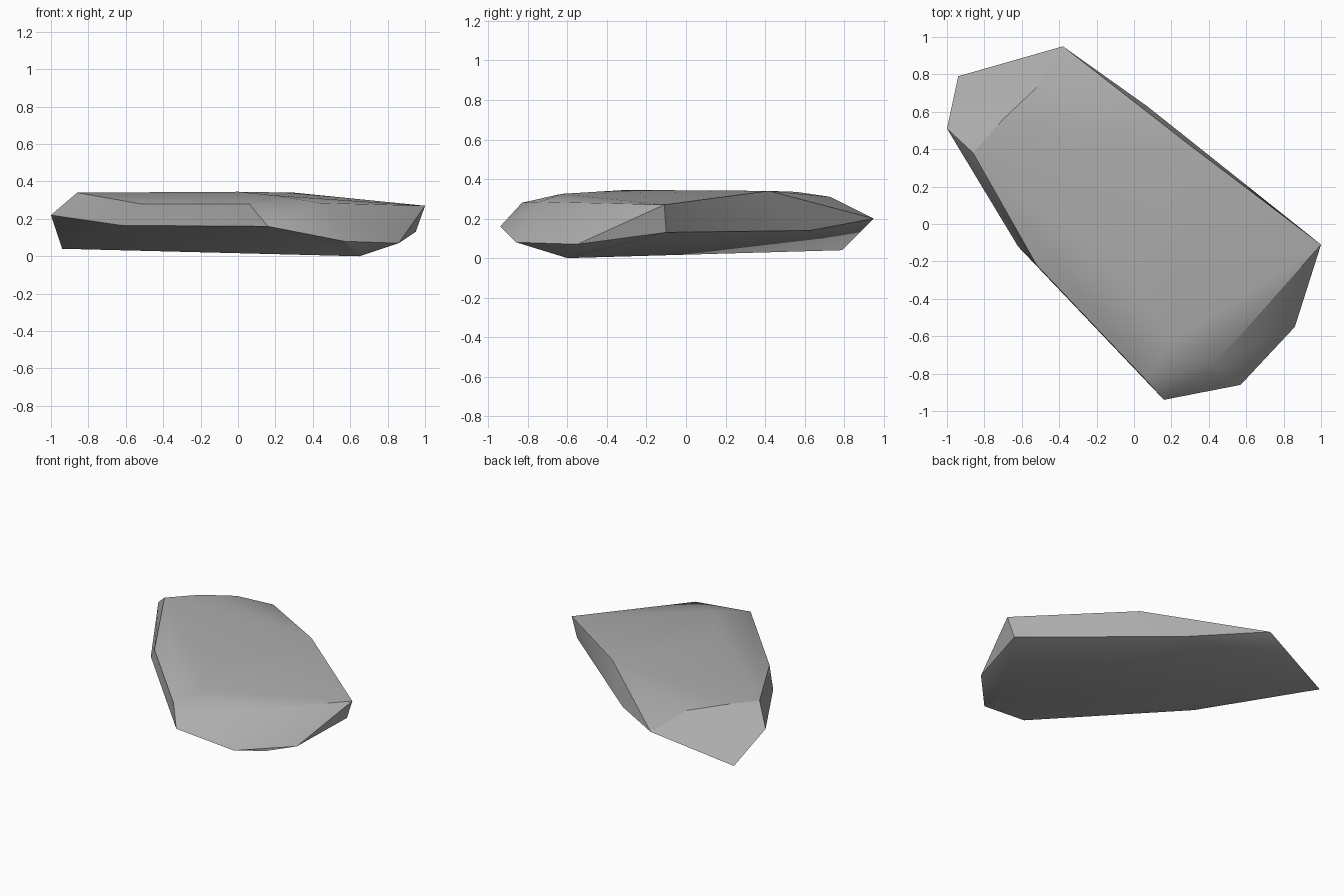
import bpy
import bmesh
import math

default_cube = bpy.data.objects.get("Cube")
if default_cube:
    bpy.data.objects.remove(default_cube, do_unlink=True)


def make_material(name, colour):
    material = bpy.data.materials.new(name)
    material.use_nodes = True
    material.diffuse_color = colour
    shader = material.node_tree.nodes["Principled BSDF"]
    shader.inputs["Base Color"].default_value = colour
    shader.inputs["Roughness"].default_value = 0.9
    return material


def make_stone(name, point_groups, material, smooth_angle):
    """Wrap chiselled corner points in a tight faceted shell."""
    shell = bmesh.new()
    for group in point_groups:
        for corner in group:
            shell.verts.new(corner)
    result = bmesh.ops.convex_hull(shell, input=shell.verts)
    unused = {item for key in ("geom_interior", "geom_unused")
              for item in result[key] if isinstance(item, bmesh.types.BMVert)}
    bmesh.ops.delete(shell, geom=list(unused), context="VERTS")
    bmesh.ops.recalc_face_normals(shell, faces=shell.faces)

    mesh = bpy.data.meshes.new(name)
    shell.to_mesh(mesh)
    shell.free()
    mesh.materials.append(material)
    stone = bpy.data.objects.new(name, mesh)
    bpy.context.collection.objects.link(stone)

    bpy.ops.object.select_all(action="DESELECT")
    stone.select_set(True)
    bpy.context.view_layer.objects.active = stone
    bpy.ops.object.shade_smooth_by_angle(angle=math.radians(smooth_angle))
    return stone


# Worn upper face, slightly domed towards the middle
crown = [
    (-.86, .38, .34), (-.7, .56, .335), (-.52, .73, .31), (.3, .42, .34),
    (1, -.11, .27), (.44, -.74, .285), (.2, -.63, .325), (.06, -.83, .28),
    (-.52, -.22, .28), (0, -.3, .345),
]

# Broken outer edge around the slab
rim = [
    (-1, .51, .22), (-.38, .95, .2), (.07, .63, .14), (.95, -.1, .13),
    (.16, -.94, .16), (-.62, -.12, .165),
]

# Tapered underside
base = [
    (-.94, .79, .04), (.65, -.6, 0), (.57, -.86, .08), (.86, -.55, .07),
]

grey_stone = make_material("grey stone", (.42, .42, .42, 1))
make_stone("rock_slab", (crown, rim, base), grey_stone, 30)
